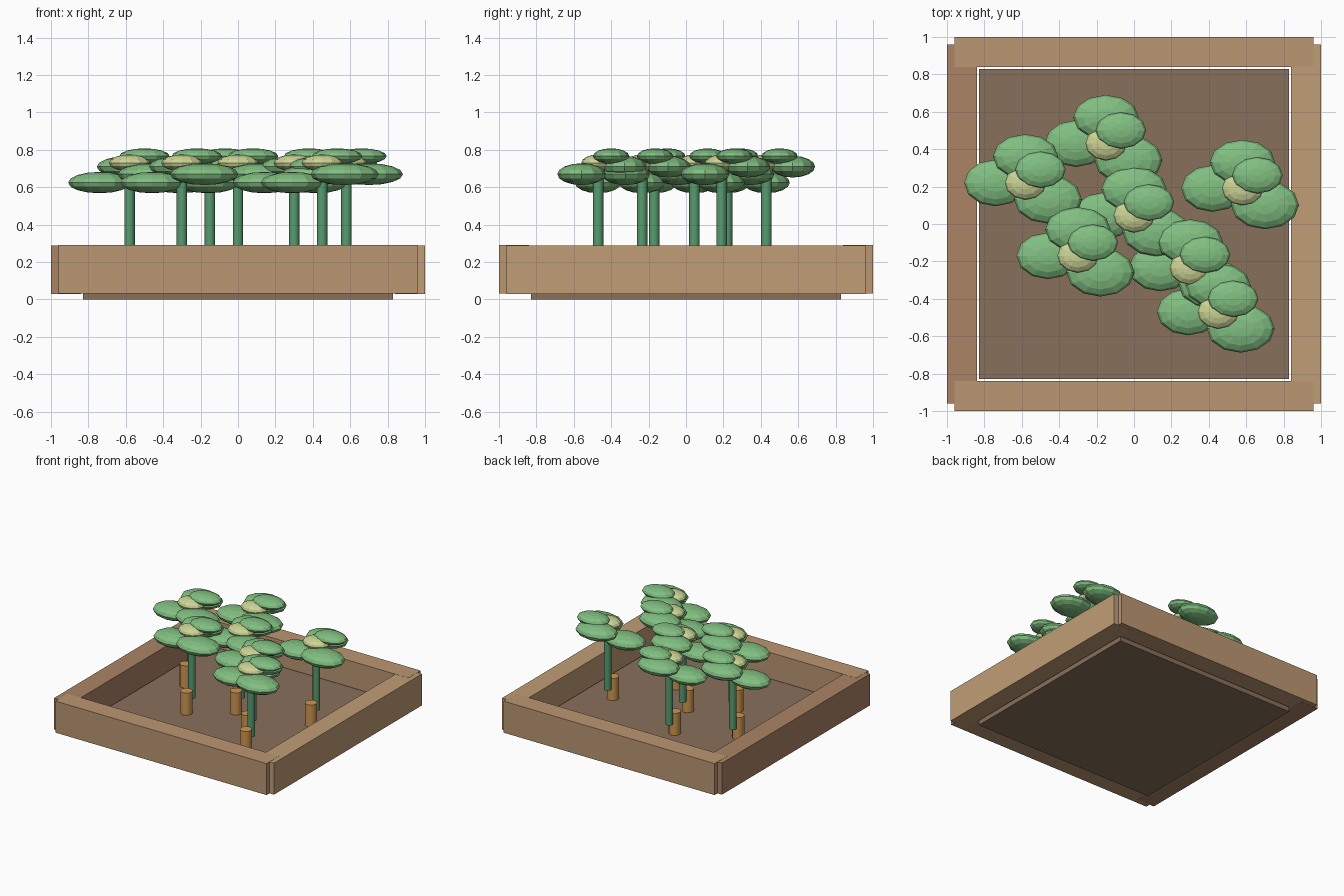
import bpy

if "Cube" in bpy.data.objects:
    bpy.data.objects.remove(bpy.data.objects["Cube"])


def material(name, rgb):
    m = bpy.data.materials.new(name)
    m.diffuse_color = (*rgb, 1)
    m.use_nodes = True
    m.node_tree.nodes["Principled BSDF"].inputs["Base Color"].default_value = m.diffuse_color
    return m


SOIL = material("soil", (0.25, 0.16, 0.105))
WOOD = material("wood", (0.50, 0.31, 0.17))
WOOD_DARK = material("dark_wood", (0.41, 0.23, 0.13))
WOOD_LIGHT = material("light_wood", (0.53, 0.34, 0.18))
STEM = material("stem_green", (0.10, 0.33, 0.16))
LEAF = material("leaf_green", (0.22, 0.52, 0.22))
BUD = material("bud_yellow", (0.60, 0.66, 0.30))
ROOT = material("root_orange", (0.62, 0.31, 0.08))


def finish(name, mat):
    ob = bpy.context.object
    ob.name = name
    ob.data.materials.append(mat)
    return ob


def box(name, lo, hi, mat):
    mid = [(a + b) / 2 for a, b in zip(lo, hi)]
    bpy.ops.mesh.primitive_cube_add(size=1, location=mid)
    bpy.context.object.scale = [b - a for a, b in zip(lo, hi)]
    finish(name, mat)


def post(name, x, y, z0, z1, r, mat):
    bpy.ops.mesh.primitive_cylinder_add(vertices=12, radius=r, depth=z1 - z0,
                                        location=(x, y, (z0 + z1) / 2))
    finish(name, mat)
    bpy.ops.object.shade_smooth_by_angle()


def blob(name, loc, radii, mat):
    bpy.ops.mesh.primitive_uv_sphere_add(segments=12, ring_count=8, radius=1, location=loc)
    bpy.context.object.scale = radii
    finish(name, mat)


# Soil slab, with a narrow gap to the boards
box("soil_bed", (-0.83, -0.83, 0), (0.83, 0.83, 0.08), SOIL)

# Four boards with notched outer corners
box("left_board", (-1, -0.96, 0.03), (-0.84, 0.96, 0.289), WOOD_DARK)
box("right_board", (0.84, -0.96, 0.03), (1, 0.96, 0.289), WOOD_LIGHT)
box("front_board", (-0.96, -1, 0.031), (0.96, -0.84, 0.29), WOOD)
box("back_board", (-0.96, 0.84, 0.031), (0.96, 1, 0.29), WOOD)

# Leaves of one plant: offset in x and y, height, radii
LEAVES = {
    "left_leaf": ((-0.16, 0.0, 0.625), (0.168, 0.125, 0.057)),
    "right_leaf": ((0.12, -0.088, 0.67), (0.182, 0.13, 0.058)),
    "back_leaf": ((0.0, 0.14, 0.71), (0.175, 0.12, 0.058)),
    "top_leaf": ((0.08, 0.07, 0.766), (0.135, 0.097, 0.042)),
}
PLANTS = [(-0.58, 0.22), (-0.15, 0.43), (0, 0.045), (-0.3, -0.17),
          (0.3, -0.235), (0.45, -0.47), (0.58, 0.19)]

for x, y in PLANTS:
    post("root", x, y - 0.07, 0.075, 0.262, 0.046, ROOT)
    post("stem", x, y, 0.18, 0.69, 0.028, STEM)
    blob("bud", (x, y, 0.73), (0.11, 0.09, 0.045), BUD)
    for name, ((dx, dy, z), radii) in LEAVES.items():
        blob(name, (x + dx, y + dy, z), radii, LEAF)
